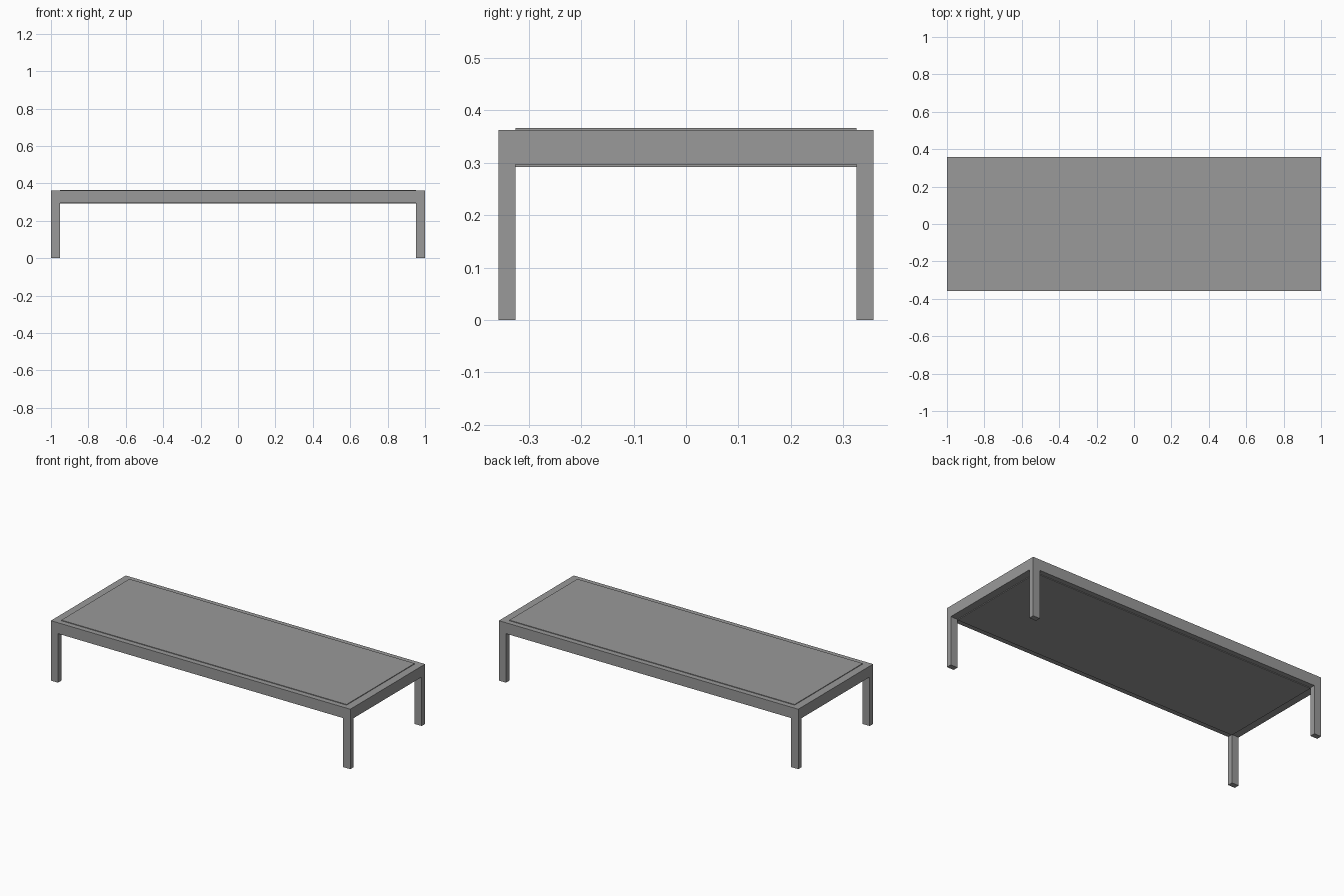
import bpy

cube = bpy.data.objects.get("Cube")
if cube:
    bpy.data.objects.remove(cube, do_unlink=True)

# Single matte grey
grey = bpy.data.materials.new("matte_grey")
grey.use_nodes = True
colour = (0.32, 0.32, 0.32, 1)
grey.diffuse_color = colour
grey.node_tree.nodes["Principled BSDF"].inputs["Base Color"].default_value = colour

HALF_X, HALF_Y = 1.0, 0.357      # outer size
LEG_X, LEG_Y = 0.047, 0.032      # leg and rail thickness
RAIL_LOW, RAIL_TOP = 0.296, 0.362
LIP = 0.004                      # panel stands proud of the rails
IN_X, IN_Y = HALF_X - LEG_X, HALF_Y - LEG_Y


def box(name, low, high):
    bpy.ops.mesh.primitive_cube_add(size=1, location=[(a + b) / 2 for a, b in zip(low, high)])
    ob = bpy.context.object
    ob.name = ob.data.name = name
    ob.scale = [b - a for a, b in zip(low, high)]
    bpy.ops.object.transform_apply(location=False, rotation=False, scale=True)
    ob.data.materials.append(grey)


def span(side, inner, outer):
    return sorted((side * inner, side * outer))


# Corner legs
for sx, x_name in ((1, "left"), (-1, "right")):
    for sy, y_name in ((-1, "front"), (1, "back")):
        x, y = span(sx, IN_X, HALF_X), span(sy, IN_Y, HALF_Y)
        box(f"{y_name}_{x_name}_leg", (x[0], y[0], 0), (x[1], y[1], RAIL_TOP))

# Long rails
for sy, name in ((-1, "front_rail"), (1, "back_rail")):
    y = span(sy, IN_Y, HALF_Y)
    box(name, (-IN_X, y[0], RAIL_LOW), (IN_X, y[1], RAIL_TOP))

# End rails
for sx, name in ((1, "left_rail"), (-1, "right_rail")):
    x = span(sx, IN_X, HALF_X)
    box(name, (x[0], -IN_Y, RAIL_LOW), (x[1], IN_Y, RAIL_TOP))

# Top panel
box("top_panel", (-IN_X, -IN_Y, RAIL_LOW - LIP), (IN_X, IN_Y, RAIL_TOP + LIP))
